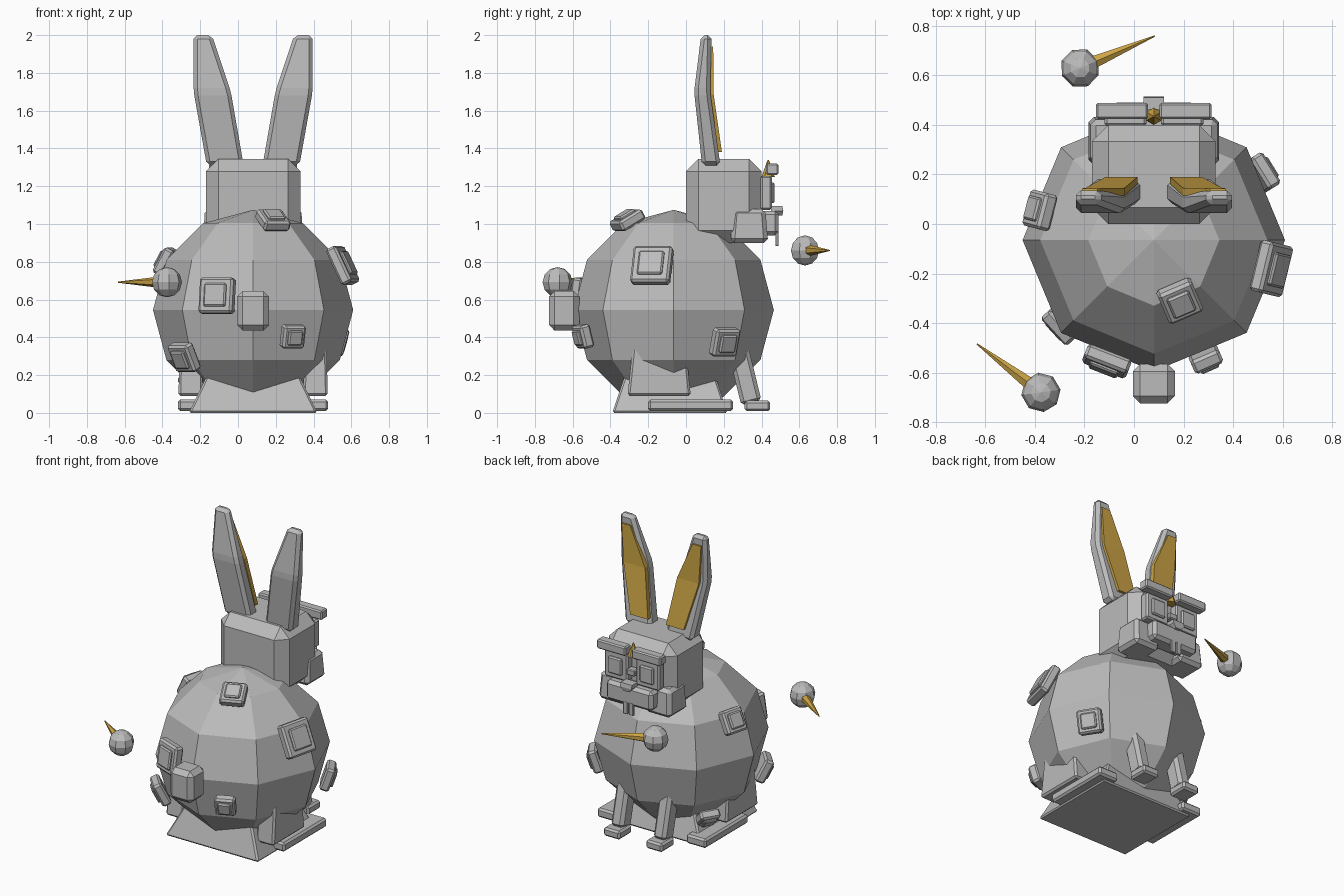
import bpy, bmesh, math
from mathutils import Vector, Matrix

if "Cube" in bpy.data.objects:
    bpy.data.objects.remove(bpy.data.objects["Cube"])

CX = 0.08                          # symmetry plane of the rabbit
BODY = Vector((CX, -0.065, 0.545))  # body centre


def material(name, rgb):
    m = bpy.data.materials.new(name)
    m.diffuse_color = (*rgb, 1)
    m.use_nodes = True
    m.node_tree.nodes["Principled BSDF"].inputs["Base Color"].default_value = m.diffuse_color
    return m


GREY = material("stone grey", (0.50, 0.50, 0.50))
GOLD = material("gold", (0.60, 0.37, 0.06))


def finish(name, bm, mat, matrix=None, bevel=0):
    bmesh.ops.recalc_face_normals(bm, faces=bm.faces)
    if bevel:
        bmesh.ops.bevel(bm, geom=bm.edges[:], offset=bevel, segments=1,
                        affect='EDGES', clamp_overlap=True)
    me = bpy.data.meshes.new(name)
    bm.to_mesh(me)
    bm.free()
    me.materials.append(mat)
    ob = bpy.data.objects.new(name, me)
    bpy.context.collection.objects.link(ob)
    if matrix:
        ob.matrix_world = matrix
    return ob


def box(name, centre, size, bevel=0.012, top=(1, 1), rot=None, mat=GREY):
    """Bevelled box; top scales the upper face in x and y."""
    bm = bmesh.new()
    bmesh.ops.create_cube(bm, size=1)
    for v in bm.verts:
        k = top if v.co.z > 0 else (1, 1)
        v.co = Vector((v.co.x * size[0] * k[0], v.co.y * size[1] * k[1], v.co.z * size[2]))
    m = Matrix.Translation(centre)
    if rot:
        m = m @ rot
    return finish(name, bm, mat, m, bevel)


def span(name, lo, hi, **kw):
    lo, hi = Vector(lo), Vector(hi)
    return box(name, (lo + hi) / 2, hi - lo, **kw)


def ball(name, centre, radius, turn=0):
    bm = bmesh.new()
    bmesh.ops.create_uvsphere(bm, u_segments=8, v_segments=6, radius=radius)
    finish(name, bm, GREY, Matrix.Translation(centre) @ Matrix.Rotation(turn, 4, 'Z'))


def spike(name, start, tip, radius):
    start, tip = Vector(start), Vector(tip)
    d = tip - start
    bm = bmesh.new()
    bmesh.ops.create_cone(bm, cap_ends=True, segments=6, radius1=radius, radius2=0.003,
                          depth=d.length)
    m = Matrix.Translation((start + tip) / 2) @ d.to_track_quat('Z', 'Y').to_matrix().to_4x4()
    finish(name, bm, GOLD, m)


def loft(name, sections, side, mat, bevel=0):
    """Rectangular sections (z, x0, x1, y0, y1), relative to the symmetry plane."""
    bm = bmesh.new()
    rings = []
    for z, x0, x1, y0, y1 in sections:
        pts = [(x0, y0), (x1, y0), (x1, y1), (x0, y1)]
        rings.append([bm.verts.new((CX + side * x, y, z)) for x, y in pts])
    for a, b in zip(rings, rings[1:]):
        for i in range(4):
            j = (i + 1) % 4
            bm.faces.new((a[i], a[j], b[j], b[i]))
    bm.faces.new(rings[0])
    bm.faces.new(rings[-1])
    finish(name, bm, mat, bevel=bevel)


# Round body, tail and stand
ball("body", BODY, 0.53)
box("tail", (CX, -0.645, 0.54), (0.17, 0.16, 0.21), bevel=0.03)
span("stand", (-0.26, -0.39, 0), (0.42, 0.22, 0.24), bevel=0.01, top=(0.66, 0.74))

# Head block
span("head", (-0.17, 0.0, 0.9), (0.33, 0.4, 1.345), bevel=0.066)

# Raised double plates on the body: position and size
plates = [((-0.11, -0.555, 0.62), 0.19), ((0.185, -0.31, 1.02), 0.15),
          ((0.29, -0.545, 0.405), 0.125), ((0.555, -0.18, 0.78), 0.21),
          ((-0.285, -0.40, 0.295), 0.155), ((0.515, 0.205, 0.375), 0.15),
          ((-0.38, 0.055, 0.80), 0.15), ((-0.24, 0.12, 0.15), 0.13)]
for pos, size in plates:
    p = Vector(pos)
    n = (p - BODY).normalized()
    u = Vector((0, 0, 1)).cross(n).normalized()
    rot = Matrix((u, n.cross(u), n)).transposed().to_4x4()
    box("body_plate", p, (size, size, 0.06), bevel=0.012, rot=rot)
    box("body_plate_centre", p + n * 0.03, (size * 0.65, size * 0.65, 0.03),
        bevel=0.008, rot=rot)

for s in (-1, 1):
    # Hind legs and feet
    box("thigh", (CX + s * 0.33, -0.142, 0.235), (0.13, 0.335, 0.29), top=(0.9, 0.82))
    box("hind_foot", (CX + s * 0.325, 0.025, 0.04), (0.145, 0.45, 0.06))
    # Front legs and paws
    box("front_leg", (CX + s * 0.155, 0.31, 0.2), (0.09, 0.11, 0.31), bevel=0.02,
        rot=Matrix.Rotation(0.24, 4, 'X'))
    box("front_paw", (CX + s * 0.155, 0.378, 0.037), (0.12, 0.135, 0.056))
    # Ears with gold inner panels
    loft("ear", [(1.31, 0.05, 0.245, 0.085, 0.182), (1.70, 0.118, 0.315, 0.043, 0.128),
                 (2.0, 0.218, 0.315, 0.08, 0.135)], s, GREY, bevel=0.02)
    loft("inner_ear", [(1.38, 0.066, 0.195, 0.162, 0.190), (1.69, 0.117, 0.275, 0.115, 0.146),
                       (1.94, 0.228, 0.29, 0.115, 0.144)], s, GOLD)
    # Cheeks, eyes, brows and teeth
    box("cheek", (CX + s * 0.17, 0.335, 0.99), (0.19, 0.20, 0.18), bevel=0.022, top=(0.9, 0.85))
    box("eye_frame", (CX + s * 0.115, 0.425, 1.165), (0.17, 0.06, 0.18), bevel=0.01)
    box("eye_centre", (CX + s * 0.115, 0.457, 1.165), (0.10, 0.025, 0.11), bevel=0.008)
    box("brow", (CX + s * 0.128, 0.457, 1.29), (0.21, 0.065, 0.06), bevel=0.008)
    box("tooth", (CX + s * 0.021, 0.482, 0.925), (0.035, 0.018, 0.085), bevel=0.004)

# Muzzle, nose and gold brow jewel
box("muzzle", (CX, 0.43, 1.005), (0.34, 0.12, 0.13), bevel=0.02)
loft("nose", [(1.045, -0.02, 0.02, 0.45, 0.51), (1.07, -0.042, 0.042, 0.45, 0.515),
              (1.095, -0.042, 0.042, 0.45, 0.51)], 1, GREY)
box("nose_bridge", (CX, 0.44, 1.15), (0.06, 0.05, 0.04), bevel=0.006)
spike("brow_jewel", (CX, 0.435, 1.25), (CX, 0.435, 1.34), 0.035)

# Floating balls, each with a gold spike
for start, tip in (((-0.218, 0.63, 0.86), (0.085, 0.76, 0.86)),
                   ((-0.376, -0.68, 0.692), (-0.635, -0.484, 0.692))):
    a, b = Vector(start), Vector(tip)
    d = (b - a).normalized()
    ball("floating_ball", a, 0.08, math.atan2(d.y, d.x))
    spike("ball_spike", a + d * 0.06, b, 0.029)
